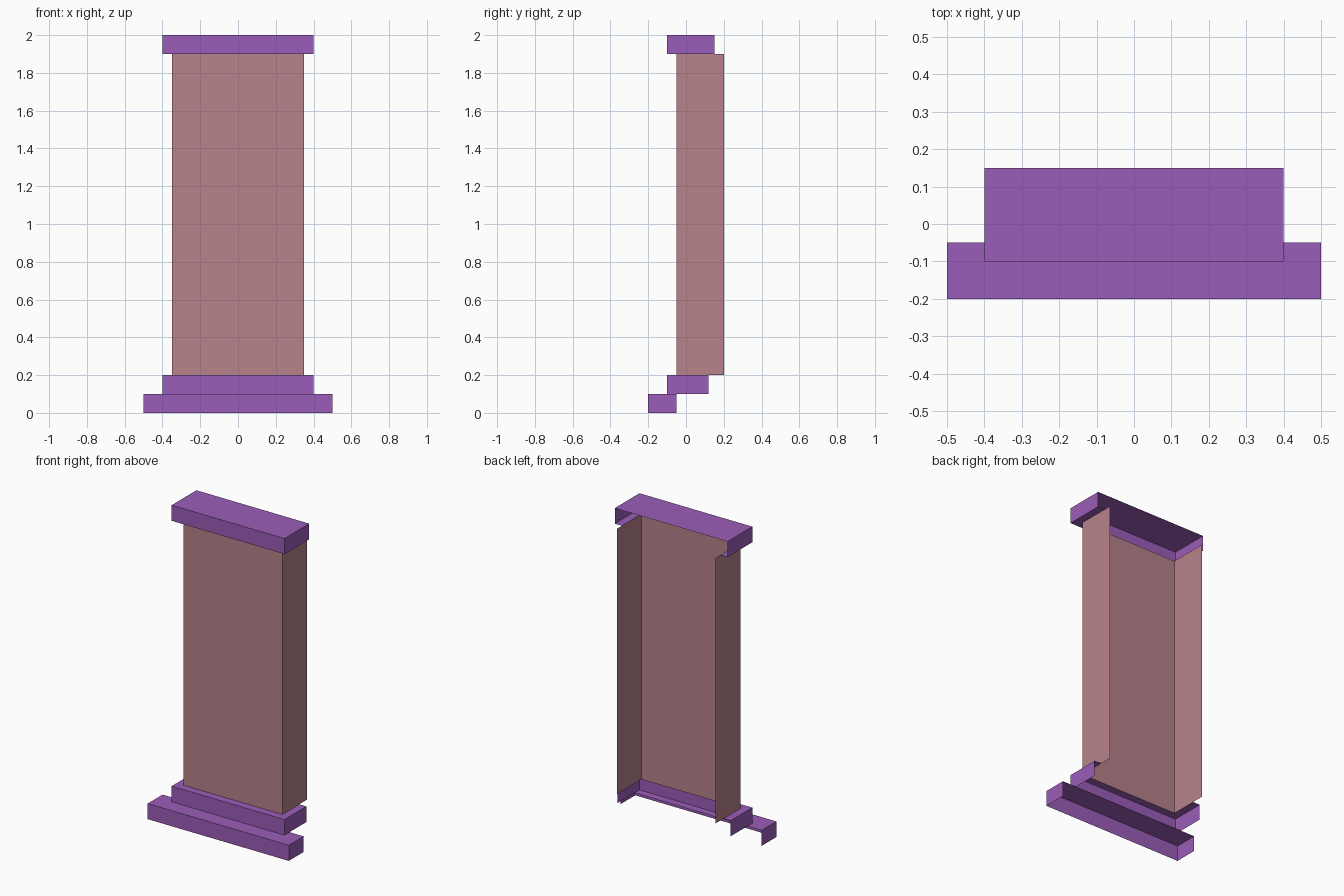
import bpy
import bmesh

cube = bpy.data.objects.get("Cube")
if cube:
    bpy.data.objects.remove(cube, do_unlink=True)


def make_material(name, rgb):
    mat = bpy.data.materials.new(name)
    mat.use_nodes = True
    color = (*rgb, 1)
    mat.diffuse_color = color
    mat.node_tree.nodes["Principled BSDF"].inputs["Base Color"].default_value = color
    return mat


purple = make_material("purple_trim", (0.328, 0.11, 0.479))
rose = make_material("dusty_rose", (0.474, 0.223, 0.254))


def u_path(half_width, front, back, z):
    """Three-sided outline, open at the back."""
    return [(-half_width, back, z), (-half_width, front, z),
            (half_width, front, z), (half_width, back, z)]


def bridge(bm, lower, upper):
    """Join two outlines with a strip of quads."""
    a = [bm.verts.new(p) for p in lower]
    b = [bm.verts.new(p) for p in upper]
    for i in range(len(a) - 1):
        bm.faces.new((a[i], a[i + 1], b[i + 1], b[i]))


def open_shell(name, mat, half_width, front, back, z0, z1, cap=False, ledge=None):
    bm = bmesh.new()
    bottom = u_path(half_width, front, back, z0)
    top = u_path(half_width, front, back, z1)
    bridge(bm, bottom, top)
    if cap:
        bm.faces.new([bm.verts.new(p) for p in top])
    # Narrow ledge that returns from the trim to the column faces
    if ledge:
        z = z1 if ledge == "top" else z0
        outer = u_path(half_width, front, back, z)
        inner = u_path(COLUMN_HALF, COLUMN_FRONT, back, z)
        if ledge == "top":
            bridge(bm, outer, inner)
        else:
            bridge(bm, inner, outer)
    bmesh.ops.remove_doubles(bm, verts=bm.verts, dist=0.0001)
    mesh = bpy.data.meshes.new(name)
    bm.to_mesh(mesh)
    bm.free()
    mesh.materials.append(mat)
    obj = bpy.data.objects.new(name, mesh)
    bpy.context.collection.objects.link(obj)


COLUMN_HALF = 0.35
COLUMN_FRONT = -0.05

# Column, base steps and capital, all open at the back
open_shell("column", rose, COLUMN_HALF, COLUMN_FRONT, 0.2, 0.2, 1.9)
open_shell("lower_step", purple, 0.5, -0.2, -0.05, 0, 0.1, cap=True)
open_shell("upper_step", purple, 0.4, -0.1, 0.12, 0.1, 0.2, ledge="top")
open_shell("capital", purple, 0.4, -0.1, 0.15, 1.9, 2, cap=True, ledge="bottom")
